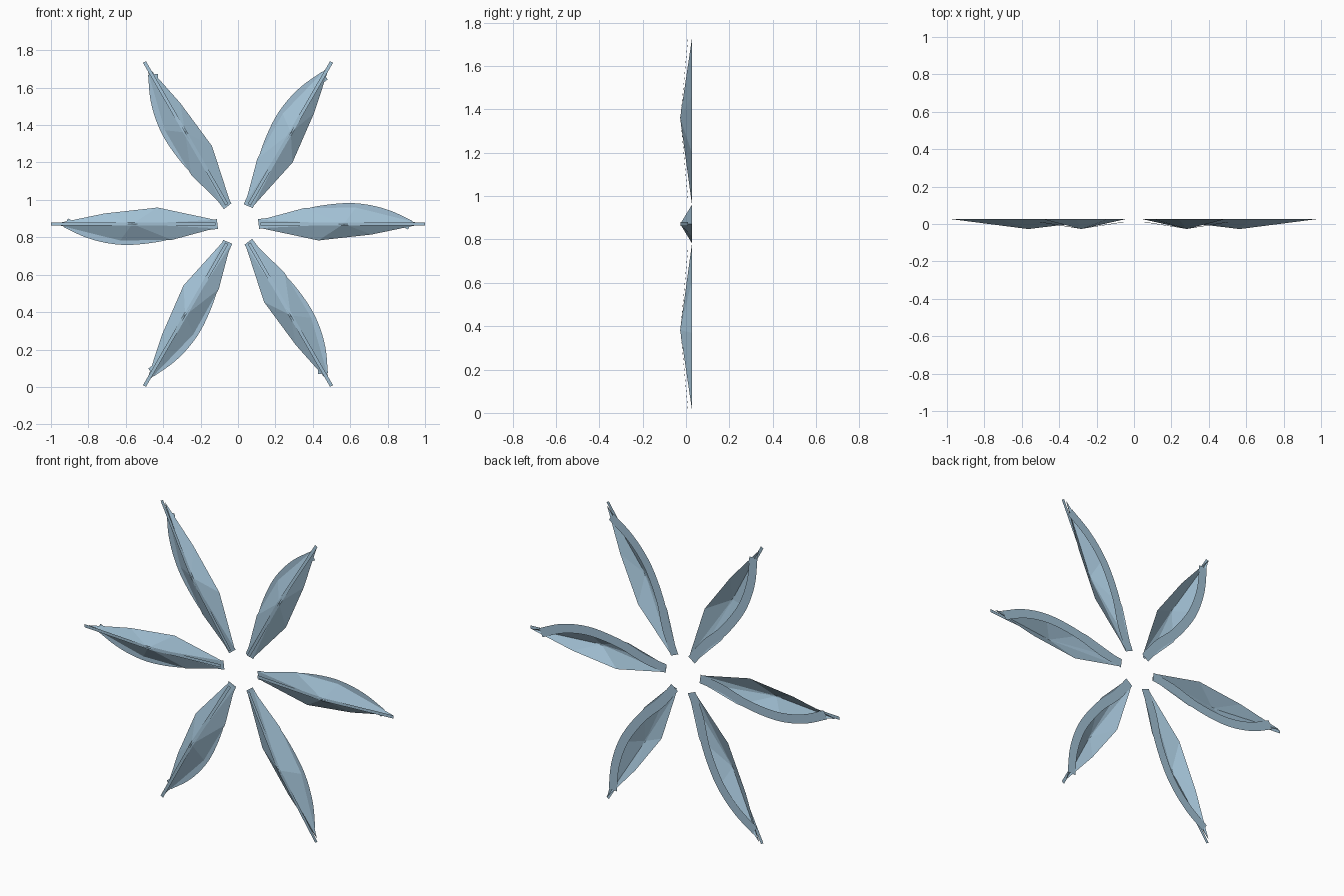
import bpy
import math
from mathutils import Matrix, Vector

cube = bpy.data.objects.get("Cube")
if cube:
    bpy.data.objects.remove(cube, do_unlink=True)

# Single pale blue material
blue = bpy.data.materials.new("pale blue")
blue.use_nodes = True
color = (0.36, 0.53, 0.66, 1)
blue.diffuse_color = color
blue.node_tree.nodes["Principled BSDF"].inputs["Base Color"].default_value = color

BACK, FRONT = 0.027, -0.027
CENTRE = Vector((0, 0, 0.871))
PEAK = 0.565


def add_part(name, verts, faces, angle):
    """Make a flat-shaded sheet lying along +x, turned about the flower centre."""
    mesh = bpy.data.meshes.new(name)
    mesh.from_pydata([Vector(v) for v in verts], [], faces)
    mesh.materials.append(blue)
    mesh.transform(Matrix.Translation(CENTRE) @ Matrix.Rotation(-angle, 4, "Y"))
    obj = bpy.data.objects.new(name, mesh)
    bpy.context.collection.objects.link(obj)


def ribbon(name, path, width, angle):
    """Flat ribbon following (along, depth, across) points."""
    pts = [Vector(p) for p in path]
    verts = []
    for i, p in enumerate(pts):
        d = pts[min(i + 1, len(pts) - 1)] - pts[max(i - 1, 0)]
        side = Vector((-d.z, 0, d.x)).normalized() * width / 2
        verts += [p + side, p - side]
    faces = [(2 * i, 2 * i + 1, 2 * i + 3, 2 * i + 2) for i in range(len(pts) - 1)]
    add_part(name, verts, faces, angle)


def smooth_path(points, steps=5):
    """Catmull-Rom curve through the 2D points, laid on the back plane."""
    p = [Vector(q) for q in points]
    p = [2 * p[0] - p[1]] + p + [2 * p[-1] - p[-2]]
    out = []
    for a, b, c, d in zip(p, p[1:], p[2:], p[3:]):
        for k in range(steps):
            t = k / steps
            out.append(0.5 * (2 * b + (c - a) * t + (2 * a - 5 * b + 4 * c - d) * t ** 2
                              + (3 * b - a - 3 * c + d) * t ** 3))
    out.append(p[-2])
    return [(q.x, BACK, q.y) for q in out]


# Petal outline, running round from the root to the tip and back
outline = [(0.12, -0.022), (0.43, -0.088), (0.715, -0.056), (0.985, 0),
           (0.63, 0.088), (0.353, 0.085), (0.12, 0.022)]
rim_curve = smooth_path([(0.11, 0), (0.25, 0.02), (0.4, 0.064), (0.56, 0.085),
                         (0.68, 0.079), (0.8, 0.049), (0.92, -0.006)])

for n in range(6):
    turn = n * math.pi / 3
    # Faceted shell, open at the back, fanned from its peak
    shell = [(PEAK, FRONT, 0)] + [(x, BACK, z) for x, z in outline]
    count = len(outline)
    fan = [(0, i + 1, (i + 1) % count + 1) for i in range(count)]
    add_part(f"petal_shell_{n + 1}", shell, fan, turn)
    # Narrow midrib bent over the front
    ribbon(f"petal_midrib_{n + 1}",
           [(0.12, 0.01, 0), (PEAK, FRONT + 0.002, 0), (1, 0.01, 0)], 0.018, turn)
    # Curved flat rim along the back
    ribbon(f"petal_rim_{n + 1}", rim_curve, 0.052, turn)
